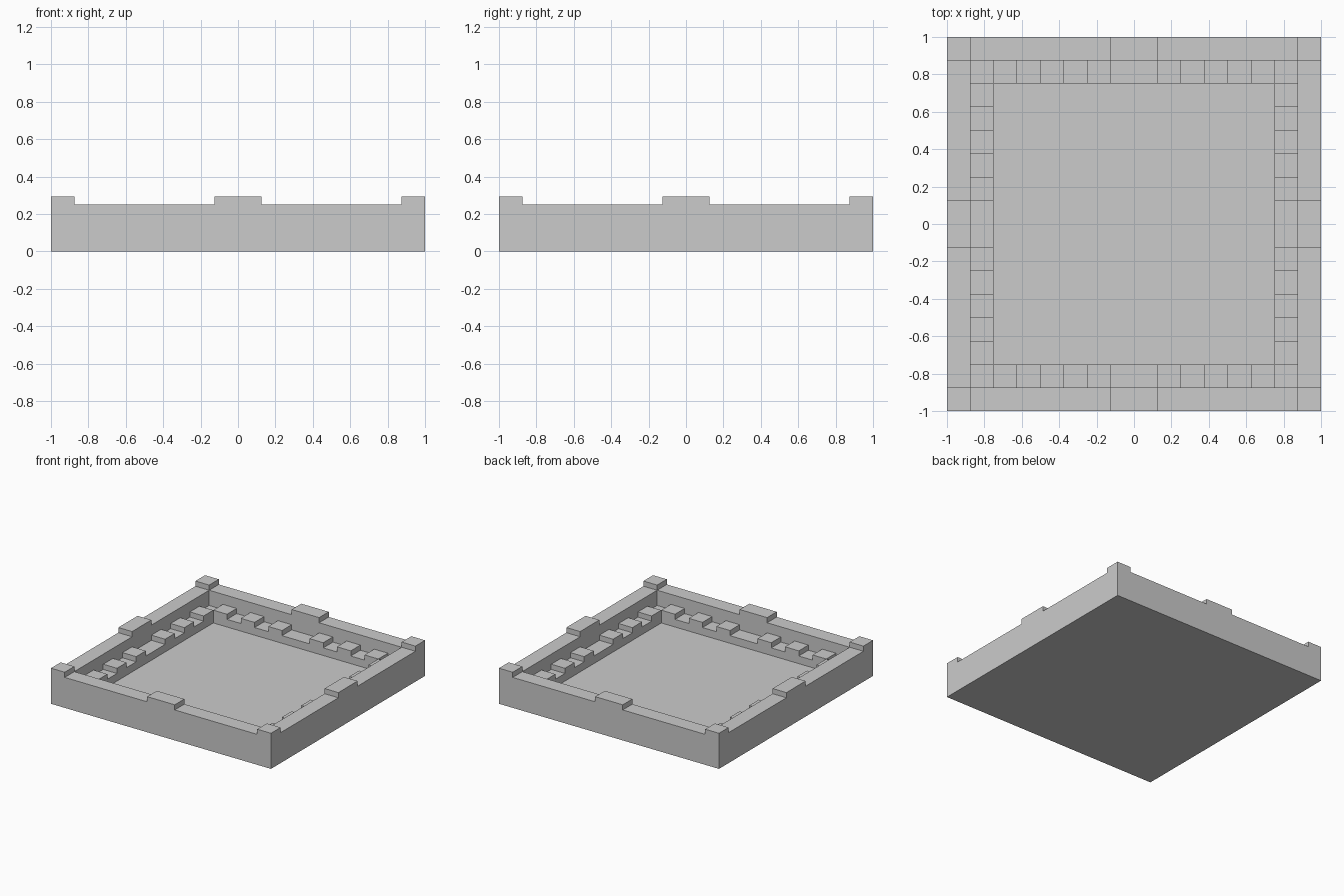
import bpy, bmesh

if "Cube" in bpy.data.objects:
    bpy.data.objects.remove(bpy.data.objects["Cube"])

U = 0.125           # grid module
RIM, LEDGE, FLOOR = 0.25, 0.125, 0.0625
TOOTH = 0.0425      # height of the raised blocks


def finish(bm, name):
    mesh = bpy.data.meshes.new(name)
    bmesh.ops.recalc_face_normals(bm, faces=bm.faces)
    bm.to_mesh(mesh)
    bm.free()
    obj = bpy.data.objects.new(name, mesh)
    bpy.context.collection.objects.link(obj)
    return obj


def stepped_tray(name, profile):
    """Square loops (half width, height) joined from the outside to the floor."""
    bm = bmesh.new()
    loops = [[bm.verts.new((sx * r, sy * r, z))
              for sx, sy in ((-1, -1), (1, -1), (1, 1), (-1, 1))]
             for r, z in profile]
    for a, b in zip(loops, loops[1:]):
        for i in range(4):
            j = (i + 1) % 4
            bm.faces.new((a[i], a[j], b[j], b[i]))
    bm.faces.new(loops[0][::-1])
    bm.faces.new(loops[-1])
    return finish(bm, name)


def block(name, x, y, z, sx, sy):
    """Raised block, open below where it sits on the tray."""
    bm = bmesh.new()
    bmesh.ops.create_cube(bm, size=1)
    for v in bm.verts:
        v.co = (x + v.co.x * sx, y + v.co.y * sy, z + (v.co.z + 0.5) * TOOTH)
    bm.normal_update()
    under = [f for f in bm.faces if f.normal.z < -0.5]
    bmesh.ops.delete(bm, geom=under, context='FACES_ONLY')
    obj = finish(bm, name)
    # the open box still needs outward normals
    top = max(obj.data.polygons, key=lambda p: p.center.z)
    if top.normal.z < 0:
        obj.data.flip_normals()


# tray with outer wall, inner ledge and sunken floor
stepped_tray("tray", [(1, 0), (1, RIM), (7 * U, RIM), (7 * U, LEDGE),
                      (6 * U, LEDGE), (6 * U, FLOOR)])

# corner posts on the outer wall
for sx in (-1, 1):
    for sy in (-1, 1):
        block("corner_post", sx * 7.5 * U, sy * 7.5 * U, RIM, U, U)

for s in (-1, 1):
    # wide blocks in the middle of each wall
    block("wall_block", 0, s * 7.5 * U, RIM, 2 * U, U)
    block("wall_block", s * 7.5 * U, 0, RIM, U, 2 * U)
    # small teeth along the inner ledge
    for k in (-5.5, -3.5, -1.5, 1.5, 3.5, 5.5):
        block("ledge_tooth", k * U, s * 6.5 * U, LEDGE, U, U)
        block("ledge_tooth", s * 6.5 * U, k * U, LEDGE, U, U)
